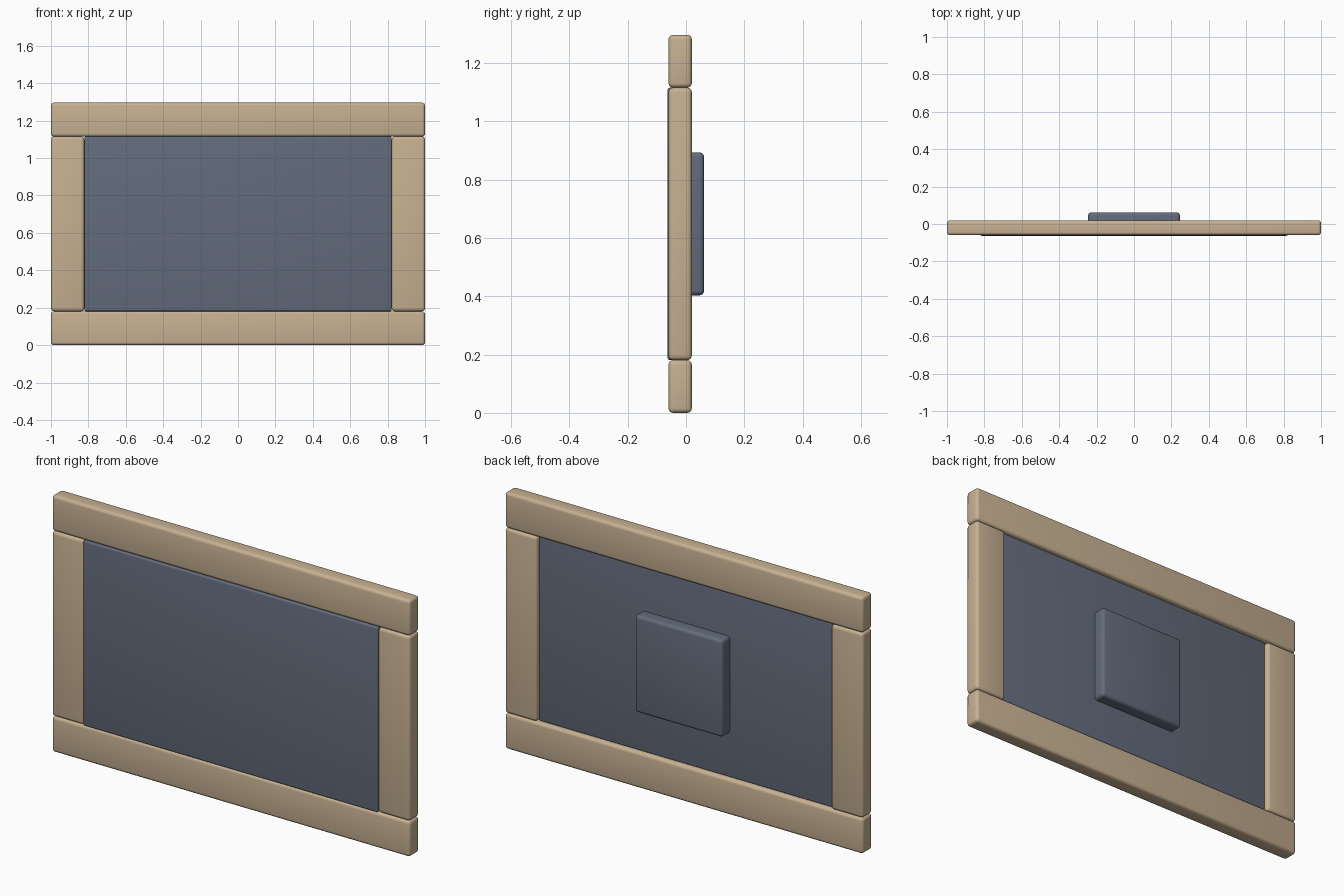
import bpy
import math

cube = bpy.data.objects.get("Cube")
if cube:
    bpy.data.objects.remove(cube, do_unlink=True)


def make_material(name, color):
    mat = bpy.data.materials.new(name)
    mat.use_nodes = True
    mat.diffuse_color = (*color, 1)
    mat.node_tree.nodes["Principled BSDF"].inputs["Base Color"].default_value = (*color, 1)
    return mat


tan_wood = make_material("tan wood", (0.57, 0.44, 0.29))
slate = make_material("slate blue", (0.125, 0.148, 0.2))


def rounded_box(name, x, y, z, mat, radius):
    """Box spanning the given (min, max) ranges, with rounded edges."""
    spans = (x, y, z)
    bpy.ops.mesh.primitive_cube_add(size=1, location=[(a + b) / 2 for a, b in spans])
    obj = bpy.context.object
    obj.name = name
    obj.scale = [b - a for a, b in spans]
    bpy.ops.object.transform_apply(location=False, rotation=False, scale=True)
    bevel = obj.modifiers.new("Rounded edges", "BEVEL")
    bevel.width = radius
    bevel.segments = 4
    bpy.ops.object.modifier_apply(modifier=bevel.name)
    bpy.ops.object.shade_smooth_by_angle(angle=math.radians(35))
    obj.data.materials.append(mat)
    return obj


HEIGHT, RAIL, STILE = 1.296, 0.181, 0.178
DEPTH = (-0.06, 0.02)
OPENING = (RAIL, HEIGHT - RAIL)

# Frame: full-width rails with stiles between them
rounded_box("bottom_rail", (-1, 1), DEPTH, (0, RAIL), tan_wood, 0.016)
rounded_box("top_rail", (-1, 1), DEPTH, (HEIGHT - RAIL, HEIGHT), tan_wood, 0.016)
rounded_box("right_stile", (-1, STILE - 1), DEPTH, OPENING, tan_wood, 0.016)
rounded_box("left_stile", (1 - STILE, 1), DEPTH, OPENING, tan_wood, 0.016)

# Panel filling the opening, slightly proud of the frame at the front
rounded_box("panel", (STILE - 1, 1 - STILE), (-0.063, 0.0), OPENING, slate, 0.008)

# Mounting block on the back
rounded_box("back_block", (-0.245, 0.245), (-0.02, 0.062), (0.403, 0.893), slate, 0.016)
